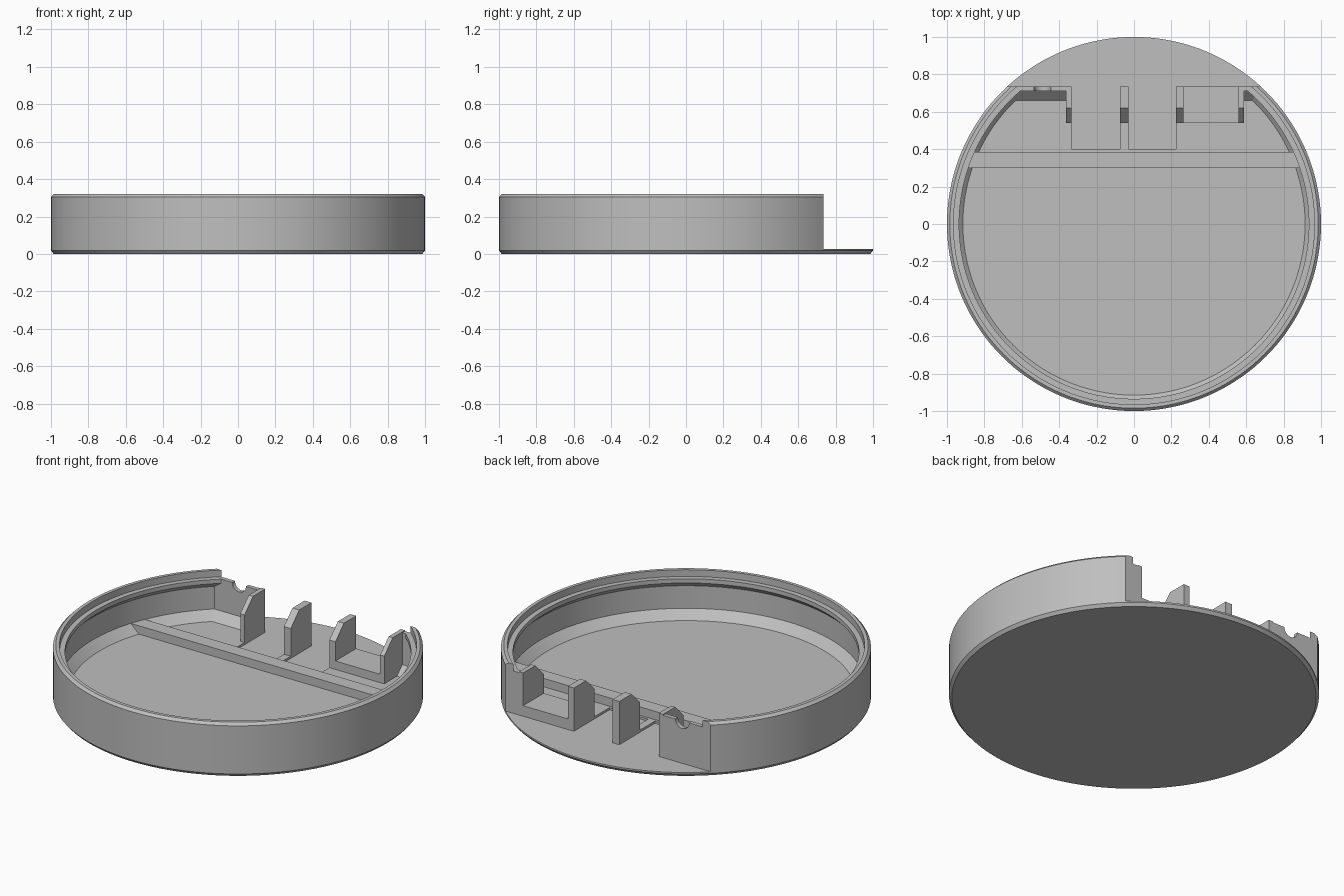
import bpy, bmesh, math
from mathutils import Matrix, Vector

if "Cube" in bpy.data.objects:
    bpy.data.objects.remove(bpy.data.objects["Cube"], do_unlink=True)

grey = bpy.data.materials.new("plain_grey")
grey.use_nodes = True
grey.diffuse_color = (0.52, 0.52, 0.52, 1)
grey.node_tree.nodes["Principled BSDF"].inputs["Base Color"].default_value = grey.diffuse_color

BACK = 0.735      # plane where the rear wall is cut off
FLOOR = 0.04      # inside floor height
SHELF = 0.027     # thin rear shelf height
LEDGE = 0.28      # height of the lid ledge
COVE = 0.05       # sloped foot of the walls
SEGMENTS = 144


def finish(name, bm):
    bmesh.ops.recalc_face_normals(bm, faces=bm.faces[:])
    mesh = bpy.data.meshes.new(name)
    bm.to_mesh(mesh)
    bm.free()
    mesh.materials.append(grey)
    obj = bpy.data.objects.new(name, mesh)
    bpy.context.collection.objects.link(obj)
    return obj


def prism(name, points, offset):
    """Extrude a closed outline of 3D points along an offset."""
    bm = bmesh.new()
    face = bm.faces.new([bm.verts.new(p) for p in points])
    new = bmesh.ops.extrude_face_region(bm, geom=[face])["geom"]
    verts = [v for v in new if isinstance(v, bmesh.types.BMVert)]
    bmesh.ops.translate(bm, verts=verts, vec=Vector(offset))
    return finish(name, bm)


def side_prism(name, yz, x0, x1):
    return prism(name, [(x0, y, z) for y, z in yz], (x1 - x0, 0, 0))


def cylinder(name, radius, depth, matrix):
    bm = bmesh.new()
    bmesh.ops.create_cone(bm, cap_ends=True, segments=SEGMENTS, radius1=radius,
                          radius2=radius, depth=depth, matrix=matrix)
    return finish(name, bm)


def boolean(obj, cutter, operation):
    mod = obj.modifiers.new("cut", 'BOOLEAN')
    mod.operation = operation
    mod.solver = 'EXACT'
    mod.object = cutter
    bpy.context.view_layer.objects.active = obj
    bpy.ops.object.modifier_apply(modifier=mod.name)


# Round tray: lathed section with bevelled rim, lid ledge and sloped wall foot
section = [(0, 0), (0.985, 0), (1, 0.018), (1, 0.305), (0.985, 0.32),
           (0.965, 0.32), (0.965, LEDGE), (0.935, LEDGE), (0.935, 0.255),
           (0.965, 0.225), (0.965, FLOOR + COVE), (0.915, FLOOR), (0, FLOOR)]
bm = bmesh.new()
verts = [bm.verts.new((r, 0, z)) for r, z in section]
edges = [bm.edges.new(pair) for pair in zip(verts, verts[1:])]
bmesh.ops.spin(bm, geom=verts + edges, cent=(0, 0, 0), axis=(0, 0, 1),
               angle=math.tau, steps=SEGMENTS, use_merge=True)
bmesh.ops.remove_doubles(bm, verts=bm.verts[:], dist=0.0001)
tray = finish("tray", bm)

# Rear opening, with two shallow channels running into the floor
outline = [(-1.2, 1.2), (-1.2, BACK)]
for x0, x1 in ((-0.335, -0.075), (-0.03, 0.225)):
    outline += [(x0, BACK), (x0, 0.40), (x1, 0.40), (x1, BACK)]
outline += [(1.2, BACK), (1.2, 1.2)]
opening = prism("opening_cutter", [(x, y, SHELF) for x, y in outline], (0, 0, 1))
boolean(tray, opening, 'DIFFERENCE')

# Rear wall pieces and the cross bar, trimmed to the round outline
trim = cylinder("round_trim", 0.98, 2, Matrix.Identity(4))
wall = [(BACK, 0.03), (BACK, LEDGE), (0.71, LEDGE), (0.71, FLOOR + COVE),
        (0.71 - COVE, FLOOR), (0.71 - COVE, 0.03)]
bar = [(0.30, 0.03), (0.30, FLOOR + COVE), (0.385, FLOOR + COVE), (0.385, 0.03)]
right_wall = side_prism("rear_wall_right", wall, -0.9, -0.36)
left_wall = side_prism("rear_wall_left", wall, 0.58, 0.9)
cross_bar = side_prism("cross_bar", bar, -1.1, 1.1)
for part in (right_wall, left_wall, cross_bar):
    boolean(part, trim, 'INTERSECT')

# Half-round cable notch in the top of one rear wall piece
notch = cylinder("notch_cutter", 0.045, 0.3, Matrix.Translation((-0.49, BACK, LEDGE))
                 @ Matrix.Rotation(math.pi / 2, 4, 'X'))
boolean(right_wall, notch, 'DIFFERENCE')

# Upright posts with sloped front corners
post = [(BACK, 0.03), (BACK, 0.285), (0.62, 0.285), (0.54, 0.205), (0.54, 0.03)]
for i, (x0, x1) in enumerate([(-0.363, -0.335), (-0.075, -0.03),
                              (0.225, 0.265), (0.56, 0.587)]):
    side_prism(f"post_{i + 1}", post, x0, x1)

# Raised seat between the last two posts
seat = [(BACK, 0.03), (BACK, FLOOR + COVE), (0.54, FLOOR + COVE), (0.54, 0.03)]
side_prism("raised_seat", seat, 0.265, 0.56)

# Remove helpers, then smooth the curved faces
for helper in (opening, trim, notch):
    bpy.data.objects.remove(helper, do_unlink=True)
bpy.ops.object.select_all(action='DESELECT')
for obj in (tray, right_wall):
    obj.select_set(True)
bpy.context.view_layer.objects.active = tray
bpy.ops.object.shade_smooth_by_angle(angle=math.radians(25))
